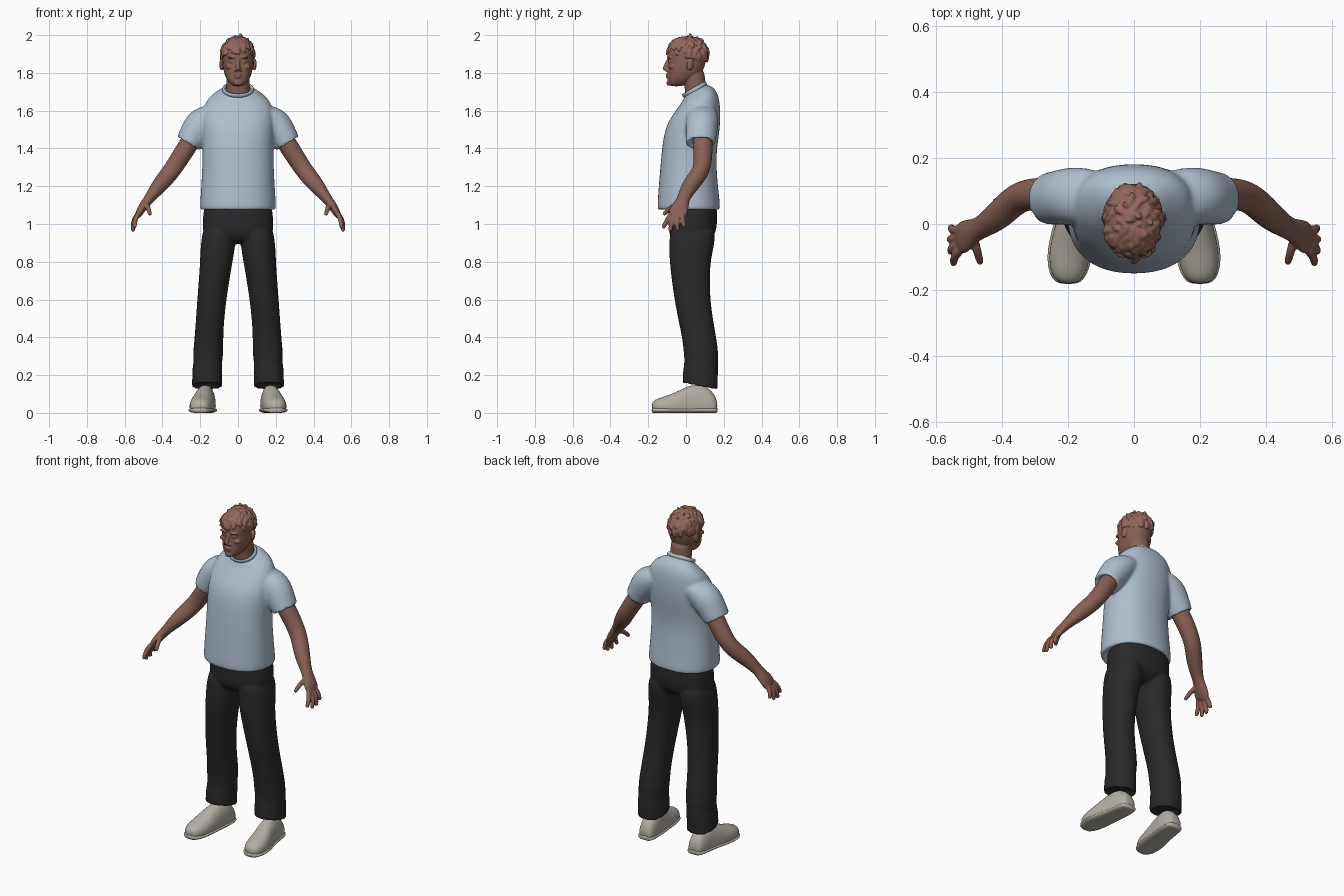
import bpy, bmesh, math, random
from mathutils import Vector, Matrix

random.seed(4)
cube = bpy.data.objects.get("Cube")
if cube:
    bpy.data.objects.remove(cube, do_unlink=True)
UP = (0, 0, 1)


def material(name, *rgb):
    m = bpy.data.materials.new(name)
    m.use_nodes = True
    m.diffuse_color = (*rgb, 1)
    node = next(n for n in m.node_tree.nodes if n.type == 'BSDF_PRINCIPLED')
    node.inputs["Base Color"].default_value = (*rgb, 1)
    return m


SKIN = material("skin", 0.25, 0.118, 0.088)
HAIR = material("hair", 0.29, 0.135, 0.105)
SHIRT = material("pale blue cotton", 0.43, 0.52, 0.62)
TROUSERS = material("black cloth", 0.022, 0.022, 0.022)
SHOE = material("beige canvas", 0.46, 0.43, 0.37)


def loft(bm, stations, normal=None, ref=(1, 0, 0), side=1, sides=24, power=2.0):
    """Skin rings (x, y, z, radius_u, radius_v, tilt) and cap both ends."""
    pts = [Vector(s[:3]) for s in stations]
    rings = []
    for i, s in enumerate(stations):
        n = Vector(normal or pts[min(i + 1, len(pts) - 1)] - pts[max(i - 1, 0)]).normalized()
        u = Vector(ref)
        u = (u - n * u.dot(n)).normalized()
        v = n.cross(u)
        if len(s) > 5:
            v = Matrix.Rotation(s[5], 3, u) @ v
        ring = []
        for k in range(sides):
            a = 2 * math.pi * k / sides
            c, d = math.cos(a), math.sin(a)
            p = pts[i] + u * math.copysign(abs(c) ** (2 / power), c) * s[3]
            p += v * math.copysign(abs(d) ** (2 / power), d) * s[4]
            ring.append(bm.verts.new((p.x * side, p.y, p.z)))
        rings.append(ring)
    for a, b in zip(rings, rings[1:]):
        for k in range(sides):
            j = (k + 1) % sides
            bm.faces.new((a[k], a[j], b[j], b[k]))
    bm.faces.new(rings[0])
    bm.faces.new(rings[-1])


def blob(bm, centre, radii, turn=Matrix(), segments=12):
    """Ellipsoid, optionally turned."""
    m = Matrix.Translation(centre) @ turn @ Matrix.Diagonal((*radii, 1))
    bmesh.ops.create_uvsphere(bm, u_segments=segments, v_segments=segments * 2 // 3,
                              radius=1, matrix=m)


def finish(name, bm, mat, subdivide=1, voxel=0, smooth=0):
    """Turn the mesh into an object, fusing and softening it if asked."""
    bmesh.ops.recalc_face_normals(bm, faces=bm.faces)
    for f in bm.faces:
        f.smooth = True
    me = bpy.data.meshes.new(name)
    bm.to_mesh(me)
    bm.free()
    me.materials.append(mat)
    ob = bpy.data.objects.new(name, me)
    bpy.context.collection.objects.link(ob)
    mod = ob.modifiers.new("round", 'SUBSURF')
    mod.levels = mod.render_levels = subdivide
    if voxel:
        mod = ob.modifiers.new("fuse", 'REMESH')
        mod.mode = 'VOXEL'
        mod.voxel_size = voxel
        mod.use_smooth_shade = True
        mod = ob.modifiers.new("soften", 'SMOOTH')
        mod.iterations = smooth


# T-shirt: torso and sleeves fused into one cloth body
bm = bmesh.new()
loft(bm, [(0, .015, 1.10, .17, .14), (0, .015, 1.072, .18, .15),
          (0, .015, 1.07, .198, .163), (0, .015, 1.085, .203, .168),
          (0, .012, 1.2, .195, .157), (0, .013, 1.35, .187, .145),
          (0, .025, 1.45, .19, .147), (0, .04, 1.53, .193, .142),
          (0, .058, 1.6, .188, .126, .15), (0, .068, 1.66, .165, .108, .3),
          (0, .062, 1.692, .115, .086, .45), (0, .046, 1.715, .074, .062, .52)],
     normal=UP, sides=32, power=2.25)
for side in (1, -1):
    loft(bm, [(.09, .085, 1.61, .07, .05), (.15, .086, 1.575, .086, .08),
              (.195, .085, 1.53, .088, .088), (.23, .08, 1.478, .083, .08),
              (.262, .077, 1.428, .079, .07), (.266, .077, 1.422, .077, .068),
              (.262, .077, 1.428, .06, .054), (.25, .08, 1.45, .056, .052)],
         normal=(.52, 0, -.85), ref=(0, 1, 0), side=side)
finish("t_shirt", bm, SHIRT, 2, .009, 6)

# Ribbed collar
bpy.ops.mesh.primitive_torus_add(location=(0, .045, 1.712), rotation=(.52, 0, 0), major_radius=.076,
                                 minor_radius=.008, major_segments=40, minor_segments=10)
collar = bpy.context.object
collar.name = "collar"
collar.scale = (1, .87, 1.5)
collar.data.materials.append(SHIRT)
bpy.ops.object.shade_smooth()

# Trousers: pelvis and two legs with folded cuffs
bm = bmesh.new()
loft(bm, [(0, .035, 1.11, .178, .128), (0, .037, 1.06, .184, .129),
          (0, .036, 1.0, .188, .129), (0, .033, .95, .186, .124),
          (0, .03, .915, .15, .1), (0, .03, .895, .07, .06)], normal=UP, sides=32, power=2.3)
for side in (1, -1):
    loft(bm, [(.098, .036, 1.0, .08, .115), (.101, .034, .93, .092, .122),
              (.109, .027, .86, .091, .117), (.117, .02, .78, .085, .106),
              (.139, .032, .6, .077, .095), (.15, .056, .47, .075, .092),
              (.155, .073, .38, .077, .091), (.158, .08, .31, .081, .092),
              (.16, .08, .27, .075, .088), (.163, .077, .22, .081, .094),
              (.163, .075, .18, .079, .093, -.15), (.164, .075, .145, .082, .096, -.2),
              (.164, .075, .136, .08, .094, -.2), (.164, .075, .145, .064, .08, -.2),
              (.164, .075, .17, .06, .075)], normal=UP, side=side, power=2.2)
finish("trousers", bm, TROUSERS, 2, .008, 5)

# Shoes: rounded upper over a slightly wider sole, both flattened on the ground
outline = [(.164, .166, .03, .05), (.165, .155, .044, .10), (.168, .1, .053, .15),
           (.176, .03, .054, .152), (.187, -.03, .06, .122), (.194, -.08, .064, .098),
           (.198, -.13, .059, .083), (.2, -.165, .044, .07), (.2, -.181, .022, .052)]
uppers = [(x, y, .035, w, top - .035) for x, y, w, top in outline]
soles = [(x, y * 1.01, .014, w + .006, .016) for x, y, w, top in outline]
for side, label in ((1, "left"), (-1, "right")):
    for part, rows, ground in (("shoe", uppers, .008), ("sole", soles, 0)):
        bm = bmesh.new()
        loft(bm, rows, normal=(0, -1, 0), side=side, power=2.2)
        for v in bm.verts:
            v.co.z = max(v.co.z, ground)
        finish(f"{label}_{part}", bm, SHOE)

# Arms with palm, four fingers and thumb
fingers = [[(.525, -.075, 1.06), (.545, -.1, 1.02), (.548, -.121, .98)],
           [(.53, -.06, 1.05), (.554, -.075, 1.005), (.556, -.085, .963)],
           [(.53, -.04, 1.05), (.556, -.047, 1.005), (.557, -.045, .965)],
           [(.525, -.02, 1.06), (.552, -.017, 1.02), (.555, -.01, .985)],
           [(.488, -.035, 1.11), (.475, -.085, 1.085), (.466, -.118, 1.05)]]
for side, label in ((1, "left"), (-1, "right")):
    bm = bmesh.new()
    loft(bm, [(.21, .085, 1.5, .05, .05), (.27, .09, 1.41, .053, .052),
              (.332, .09, 1.31, .047, .048), (.37, .066, 1.258, .046, .047),
              (.415, .022, 1.205, .045, .043), (.462, -.01, 1.145, .034, .029),
              (.485, -.02, 1.115, .036, .026), (.515, -.037, 1.075, .052, .022),
              (.534, -.053, 1.035, .047, .016)], ref=(0, 1, 0), side=side)
    for path in fingers:
        a, b, c = (Vector(p) for p in path)
        points = [a, a.lerp(b, .5), b, b.lerp(c, .6), c, c + (c - b) * .06]
        loft(bm, [(*p, r, r) for p, r in zip(points, (.014, .0145, .0135, .0125, .0105, .006))],
             ref=(1, 0, .2), side=side, sides=10)
    finish(f"{label}_arm", bm, SKIN, 2, .0045, 2)

# Head and neck: skull, jaw and facial features fused together
bm = bmesh.new()
skull = [(1.728, -.084, -.02, .026), (1.745, -.098, .015, .045), (1.77, -.099, .055, .064),
         (1.80, -.098, .085, .074), (1.83, -.097, .098, .08), (1.858, -.093, .106, .082),
         (1.885, -.1, .11, .083), (1.92, -.1, .11, .083), (1.955, -.082, .095, .07),
         (1.98, -.045, .06, .045)]
loft(bm, [(0, (f + b) / 2, z, w, (b - f) / 2) for z, f, b, w in skull], normal=UP, power=2.25)
loft(bm, [(0, .07, 1.6, .075, .07), (0, .055, 1.69, .063, .057),
          (0, .045, 1.75, .061, .058), (0, .035, 1.84, .062, .062)], normal=UP)
loft(bm, [(0, -.09, 1.88, .009, .01), (0, -.101, 1.85, .009, .012),
          (0, -.11, 1.825, .014, .016), (0, -.107, 1.812, .015, .013)], normal=UP, sides=12)
blob(bm, (0, -.1, 1.79), (.023, .009, .006))
blob(bm, (0, -.098, 1.779), (.02, .010, .007))
blob(bm, (0, -.09, 1.747), (.024, .014, .016))
for side in (1, -1):
    blob(bm, (side * .032, -.088, 1.882), (.027, .016, .007))
    blob(bm, (side * .031, -.083, 1.86), (.015, .012, .009))
    blob(bm, (side * .046, -.075, 1.832), (.022, .018, .014))
    blob(bm, (side * .013, -.103, 1.814), (.009, .01, .008))
    blob(bm, (side * .088, .022, 1.845), (.01, .02, .034),
         Matrix.Rotation(-.2, 4, 'X') @ Matrix.Rotation(side * .3, 4, 'Z'))
finish("head_and_neck", bm, SKIN, 1, .004, 3)


# Hair: cropped cap covered with overlapping tousled locks
def hairline(y):
    return 1.862 + max(0, min(1, (.05 - y) / .13)) * .045


centre, radii = Vector((-.003, .008, 1.9)), Vector((.086, .107, .088))
bm = bmesh.new()
blob(bm, centre, radii, segments=36)
for v in bm.verts:
    v.co.z = max(v.co.z, hairline(v.co.y))
for i in range(190):
    around, up = random.uniform(0, 2 * math.pi), random.uniform(-.35, 1)
    flat = math.sqrt(1 - up * up)
    d = Vector((flat * math.cos(around), flat * math.sin(around), up))
    p = centre + d * radii
    if p.z > hairline(p.y) + .006:
        n = Vector([a / b for a, b in zip(d, radii)]).normalized()
        sweep = Vector((random.uniform(-.5, .5), random.uniform(-.7, .2), -.7))
        t = (sweep - n * sweep.dot(n) + n * random.uniform(-.05, .25)).normalized()
        s = n.cross(t).normalized()
        size = random.uniform(.75, 1.2)
        blob(bm, p, Vector((.025, .011, .008)) * size,
             Matrix((t, s, t.cross(s))).transposed().to_4x4())
finish("hair", bm, HAIR, 0, .004, 1)
